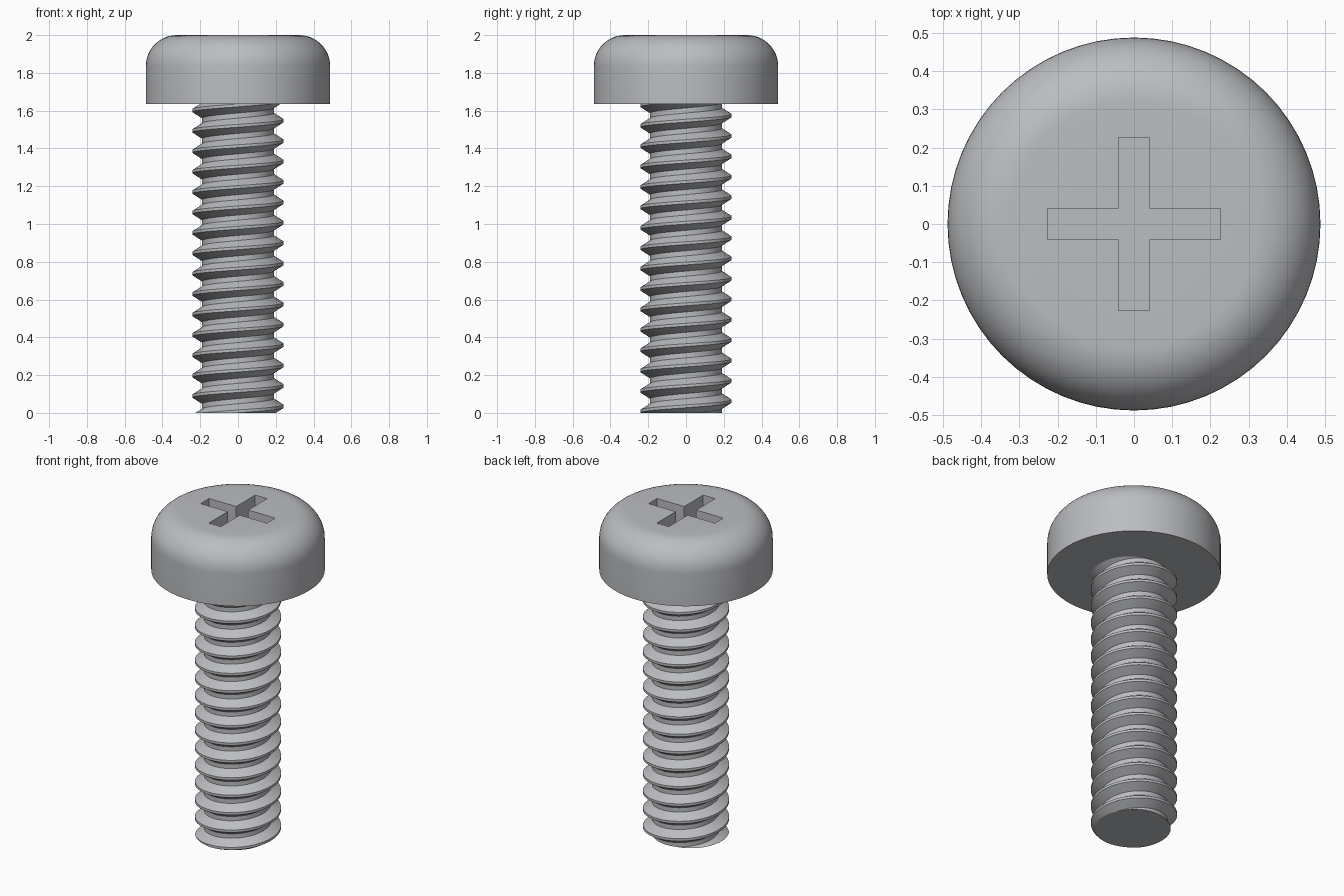
import bpy, bmesh
from math import sin, cos, pi

cube = bpy.data.objects.get("Cube")
if cube:
    bpy.data.objects.remove(cube, do_unlink=True)

HEAD_R, HEAD_Z, TOP_Z, FILLET = 0.488, 1.635, 2.0, 0.165
ROOT_R, CREST_R, PITCH, CREST_Z = 0.19, 0.242, 0.108, 0.035
SLOT_LEN, SLOT_HALF, SLOT_DEPTH = 0.227, 0.041, 0.2
SEGS = 64

steel = bpy.data.materials.new("steel_grey")
steel.use_nodes = True
colour = (0.50, 0.51, 0.53, 1)
steel.diffuse_color = colour
steel.node_tree.nodes["Principled BSDF"].inputs["Base Color"].default_value = colour


def finish(bm, name):
    bmesh.ops.recalc_face_normals(bm, faces=bm.faces[:])
    mesh = bpy.data.meshes.new(name)
    bm.to_mesh(mesh)
    bm.free()
    mesh.materials.append(steel)
    obj = bpy.data.objects.new(name, mesh)
    bpy.context.collection.objects.link(obj)
    bpy.ops.object.select_all(action='DESELECT')
    obj.select_set(True)
    bpy.context.view_layer.objects.active = obj
    bpy.ops.object.shade_smooth_by_angle(angle=pi / 6)


def ring_edges(bm, ring):
    edges = []
    for a, b in zip(ring, ring[1:] + ring[:1]):
        edges.append(bm.edges.get((a, b)) or bm.edges.new((a, b)))
    return edges


def bridge(bm, low, high):
    n = len(low)
    for i in range(n):
        j = (i + 1) % n
        bm.faces.new((low[i], low[j], high[j], high[i]))


# Head: rounded pan profile turned around z
bm = bmesh.new()
profile = [(HEAD_R, HEAD_Z)]
for i in range(13):
    a = i / 12 * pi / 2
    profile.append((HEAD_R - FILLET + FILLET * cos(a), TOP_Z - FILLET + FILLET * sin(a)))
rings = [[bm.verts.new((r * cos(2 * pi * s / SEGS), r * sin(2 * pi * s / SEGS), z))
          for s in range(SEGS)] for r, z in profile]
for low, high in zip(rings, rings[1:]):
    bridge(bm, low, high)
bm.faces.new(rings[0][::-1])

# Cross recess: one arm outline repeated four times, sunk into the flat top
arm = [(SLOT_LEN, -SLOT_HALF), (SLOT_LEN, SLOT_HALF), (SLOT_HALF, SLOT_HALF)]
outline = []
for c, s in ((1, 0), (0, 1), (-1, 0), (0, -1)):
    outline += [(c * x - s * y, s * x + c * y) for x, y in arm]
rim = [bm.verts.new((x, y, TOP_Z)) for x, y in outline]
floor = [bm.verts.new((x, y, TOP_Z - SLOT_DEPTH)) for x, y in outline]
bridge(bm, floor, rim)
bm.faces.new(floor)
bmesh.ops.triangle_fill(bm, use_beauty=True, normal=(0, 0, 1),
                        edges=ring_edges(bm, rings[-1]) + ring_edges(bm, rim))
finish(bm, "screw_head")

# Threaded shaft: thread profile swept along a right-hand helix
bm = bmesh.new()
crest_half, flank = 0.0075, 0.033
section = [(ROOT_R, -crest_half - flank), (CREST_R, -crest_half),
           (CREST_R, crest_half), (ROOT_R, crest_half + flank)]
turns = int(HEAD_Z / PITCH) + 5
columns = []
for n in range(-2 * SEGS, (turns - 2) * SEGS + 1):
    a = 2 * pi * n / SEGS
    z0 = CREST_Z + PITCH * n / SEGS
    columns.append([bm.verts.new((r * cos(a), r * sin(a), z0 + dz)) for r, dz in section])
for i in range(len(columns) - 1):
    a, b = columns[i], columns[i + 1]
    for k in range(3):
        bm.faces.new((a[k], b[k], b[k + 1], a[k + 1]))
    # Root band joins this turn to the next one
    if i + SEGS + 1 < len(columns):
        c, d = columns[i + SEGS], columns[i + SEGS + 1]
        bm.faces.new((a[3], b[3], d[0], c[0]))

# Trim the ends flat and cap them
for z, up in ((0, -1), (HEAD_Z + 0.004, 1)):
    cut = bmesh.ops.bisect_plane(bm, geom=bm.verts[:] + bm.edges[:] + bm.faces[:],
                                 dist=1e-6, plane_co=(0, 0, z), plane_no=(0, 0, up),
                                 clear_outer=True)
    edges = [e for e in cut["geom_cut"] if isinstance(e, bmesh.types.BMEdge)]
    bmesh.ops.triangle_fill(bm, use_beauty=True, edges=edges, normal=(0, 0, up))
finish(bm, "threaded_shaft")
